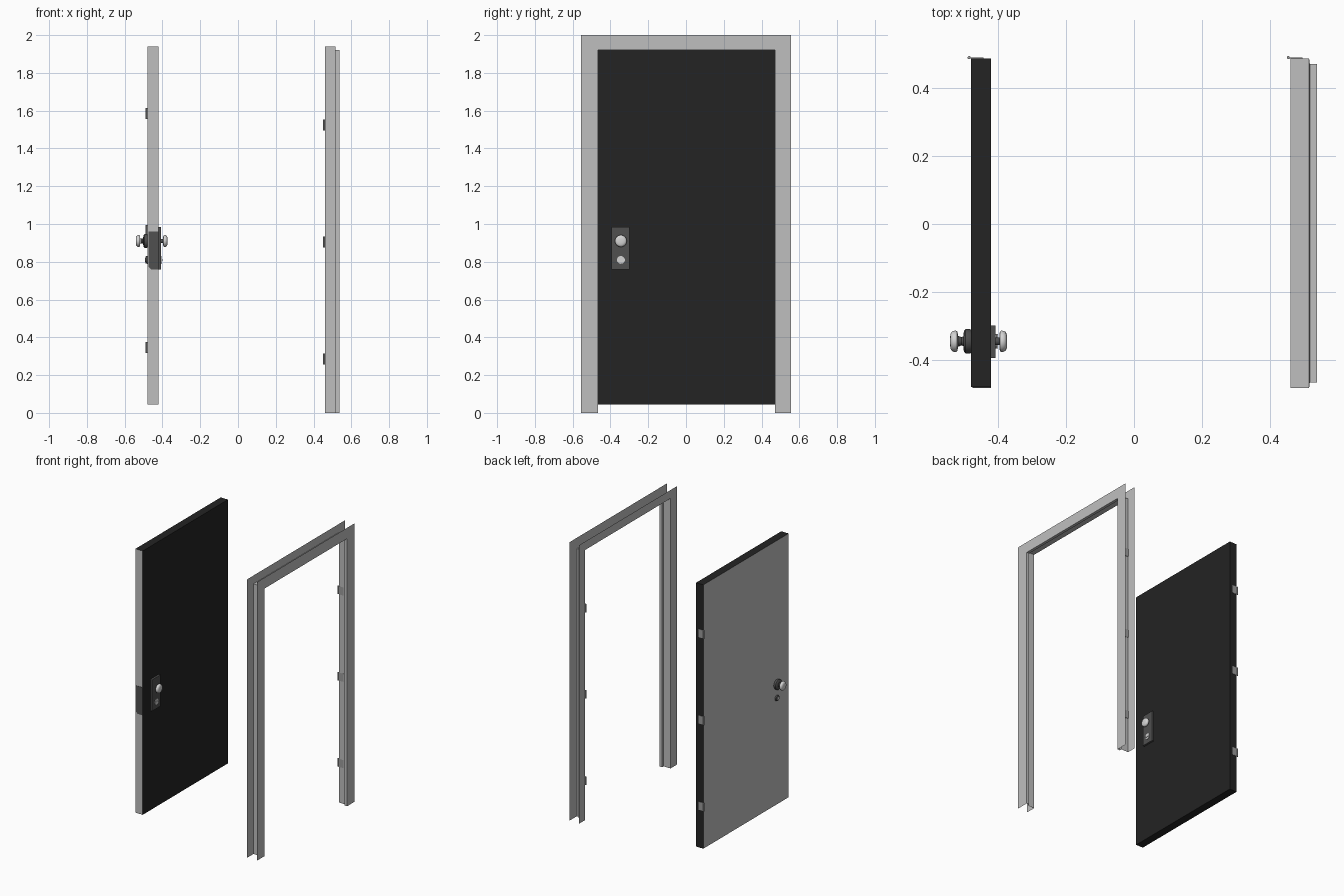
import bpy, bmesh, math

if "Cube" in bpy.data.objects:
    bpy.data.objects.remove(bpy.data.objects["Cube"])


def material(name, v):
    m = bpy.data.materials.new(name)
    m.diffuse_color = (v, v, v, 1)
    m.use_nodes = True
    m.node_tree.nodes["Principled BSDF"].inputs["Base Color"].default_value = m.diffuse_color
    return m


GREY = material("light grey paint", 0.52)
BLACK = material("black paint", 0.017)
DARK = material("dark grey metal", 0.08)
CHROME = material("bright metal", 0.66)
STEEL = material("hinge steel", 0.33)


def add(name, bm, mats, smooth=False):
    me = bpy.data.meshes.new(name)
    bm.to_mesh(me)
    bm.free()
    ob = bpy.data.objects.new(name, me)
    bpy.context.collection.objects.link(ob)
    for m in mats:
        me.materials.append(m)
    if smooth:
        bpy.ops.object.select_all(action='DESELECT')
        ob.select_set(True)
        bpy.context.view_layer.objects.active = ob
        bpy.ops.object.shade_smooth_by_angle(angle=math.radians(40))
    return ob


def box(name, lo, hi, mat):
    bm = bmesh.new()
    bmesh.ops.create_cube(bm, size=1)
    for v in bm.verts:
        v.co = [(a + b) / 2 + c * (b - a) for a, b, c in zip(lo, hi, v.co)]
    return add(name, bm, [mat])


def lathe(name, profile, y, z, mat, n=32, axis='x'):
    """Closed turned part: profile holds (position along x, radius)."""
    bm = bmesh.new()
    rings = [[bm.verts.new((x, y + r * math.cos(2 * math.pi * i / n),
                            z + r * math.sin(2 * math.pi * i / n))) for i in range(n)]
             for x, r in profile]
    for a, b in zip(rings, rings[1:]):
        for i in range(n):
            j = (i + 1) % n
            bm.faces.new((a[i], a[j], b[j], b[i]))
    bm.faces.new(rings[0])
    bm.faces.new(rings[-1])
    bmesh.ops.recalc_face_normals(bm, faces=bm.faces[:])
    return add(name, bm, [mat], True)


# Door frame: folded sheet, swept up, across and down (x, left y, right y, top z)
sheet = [(0.46, -0.555, 0.555, 2.0), (0.46, -0.482, 0.487, 1.94),
         (0.515, -0.482, 0.487, 1.94), (0.517, -0.466, 0.471, 1.922),
         (0.538, -0.466, 0.471, 1.922), (0.538, -0.555, 0.555, 2.0)]
bm = bmesh.new()
rows = [[bm.verts.new(p) for p in ((x, l, 0), (x, l, t), (x, r, t), (x, r, 0))]
        for x, l, r, t in sheet]
for a, b in zip(rows, rows[1:]):
    for j in range(3):
        bm.faces.new((a[j], a[j + 1], b[j + 1], b[j]))
add("door_frame", bm, [GREY])

# Door leaf: grey outer face and latch edge, the rest black
door = box("door_leaf", (-0.479, -0.48, 0.045), (-0.421, 0.487, 1.94), GREY)
door.data.materials.append(BLACK)
for p in door.data.polygons:
    p.material_index = 0 if min(p.normal.x, p.normal.y) < -0.5 else 1

# Hinges: door halves sit above the frame halves
for k, z in enumerate((0.285, 0.905, 1.525)):
    for part, x, zc in (("door", -0.479, z + 0.06), ("frame", 0.46, z)):
        y = 0.4875
        box(f"{part}_hinge_leaf_{k}", (x - 0.005, y - 0.001, zc - 0.029),
            (x + 0.036, y + 0.002, zc + 0.029), STEEL)
        bm = bmesh.new()
        bmesh.ops.create_cone(bm, cap_ends=True, segments=12, radius1=0.0045,
                              radius2=0.0045, depth=0.058)
        bmesh.ops.translate(bm, verts=bm.verts, vec=(x - 0.006, y + 0.002, zc))
        add(f"{part}_hinge_barrel_{k}", bm, [STEEL], True)

# Lock case inside and latch plate on the edge
box("lock_case", (-0.422, -0.394, 0.76), (-0.407, -0.298, 0.985), DARK)
bm = bmesh.new()
outline = [(-0.46, 0.76), (-0.4205, 0.76), (-0.4205, 0.96), (-0.475, 0.96), (-0.475, 0.775)]
face = bm.faces.new([bm.verts.new((x, -0.479, z)) for x, z in outline])
out = bmesh.ops.extrude_face_region(bm, geom=[face])["geom"]
bmesh.ops.translate(bm, verts=[g for g in out if isinstance(g, bmesh.types.BMVert)],
                    vec=(0, -0.003, 0))
bmesh.ops.recalc_face_normals(bm, faces=bm.faces[:])
add("latch_plate", bm, [DARK])

# Knobs, rose, lock cylinder and thumb turn
Y, Z = -0.345, 0.91
knob = [(0, 0.022), (0.002, 0.029), (0.006, 0.0315), (0.014, 0.0305),
        (0.019, 0.027), (0.022, 0.02), (0.023, 0.008)]
lathe("inner_knob", [(-0.396 + d, r) for d, r in knob], Y, Z, CHROME)
lathe("inner_stem", [(-0.408, 0.011), (-0.395, 0.011)], Y, Z, DARK)
lathe("outer_knob", [(-0.518 - d, r) for d, r in knob], Y, Z, CHROME)
lathe("outer_stem", [(-0.498, 0.016), (-0.507, 0.012), (-0.517, 0.016)], Y, Z, DARK)
lathe("outer_rose", [(-0.478, 0.033), (-0.483, 0.036), (-0.495, 0.036),
                     (-0.5, 0.031), (-0.502, 0.018)], Y, Z, DARK)
lathe("lock_cylinder", [(-0.478, 0.021), (-0.488, 0.019), (-0.491, 0.015)], Y, 0.81, DARK)
lathe("key_plug", [(-0.49, 0.011), (-0.493, 0.011)], Y, 0.81, CHROME)
lathe("thumb_turn_disc", [(-0.408, 0.021), (-0.404, 0.021)], Y, 0.81, CHROME, 12)
box("thumb_turn_grip", (-0.405, Y - 0.021, 0.805), (-0.400, Y + 0.021, 0.815), CHROME)
